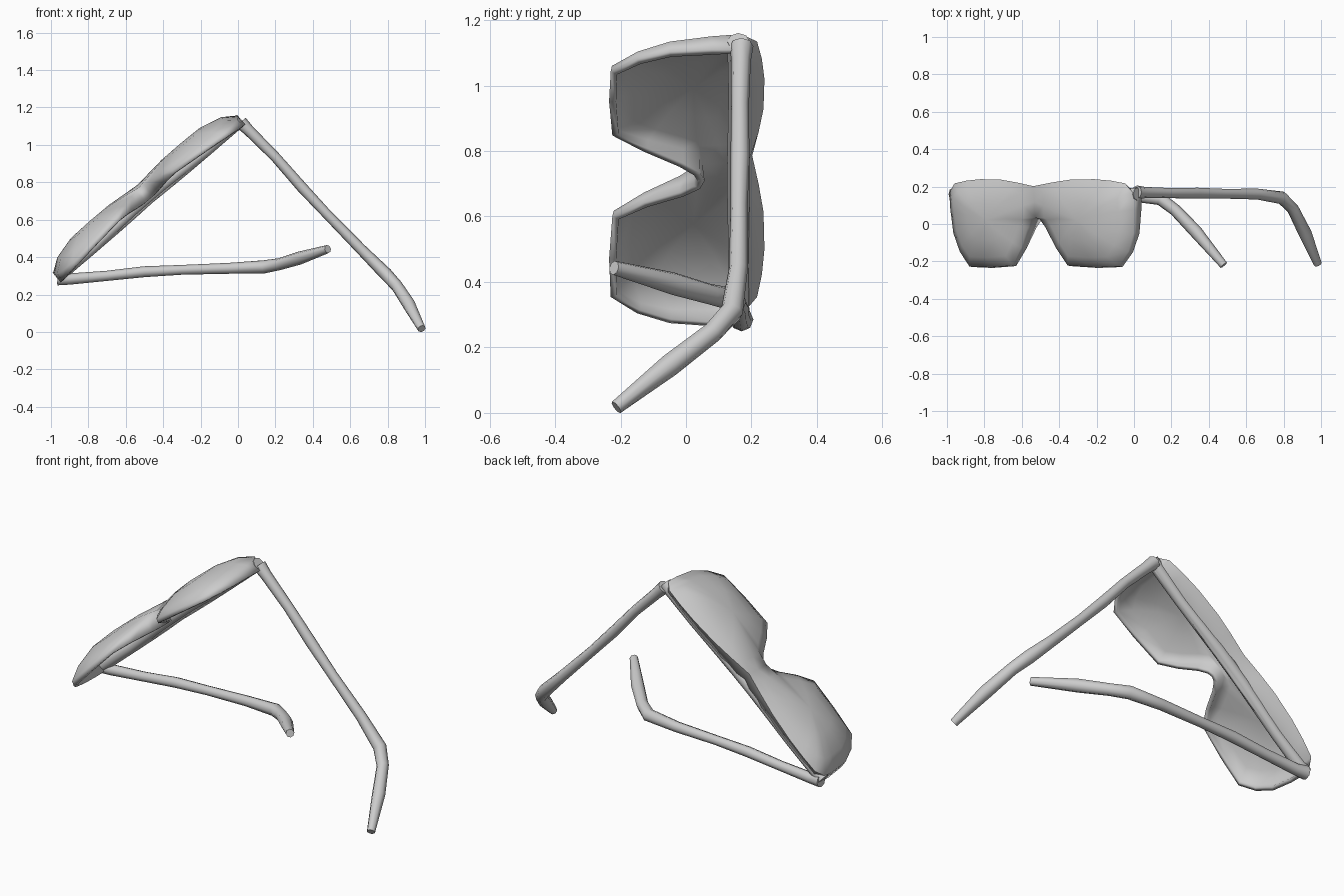
import bpy, bmesh, math
from mathutils import Vector, Matrix

if "Cube" in bpy.data.objects:
    bpy.data.objects.remove(bpy.data.objects["Cube"])

TILT = math.atan2(0.65, 0.76)
HALF = 0.65
FRONT = Matrix.Translation((-0.476, 0, 0.7125)) @ Matrix.Rotation(-TILT, 4, 'Y')


def smooth(obj, angle):
    bpy.ops.object.select_all(action='DESELECT')
    obj.select_set(True)
    bpy.context.view_layer.objects.active = obj
    bpy.ops.object.shade_smooth_by_angle(angle=math.radians(angle))


def rod(name, points, radii):
    """Tapered round bar through the given points."""
    cu = bpy.data.curves.new(name, 'CURVE')
    cu.dimensions = '3D'
    cu.bevel_depth = 1.0
    cu.bevel_resolution = 2
    cu.use_fill_caps = True
    sp = cu.splines.new('POLY')
    sp.points.add(len(points) - 1)
    for p, co, r in zip(sp.points, points, radii):
        p.co = (*co, 1)
        p.radius = r
    obj = bpy.data.objects.new(name, cu)
    bpy.context.collection.objects.link(obj)
    bpy.ops.object.select_all(action='DESELECT')
    obj.select_set(True)
    bpy.context.view_layer.objects.active = obj
    bpy.ops.object.convert(target='MESH')
    smooth(bpy.context.object, 65)


# Lens front: outline of one half (along the front, height), seam at HALF
outline = [(.65, .205), (.53, .225), (.41, .24), (.25, .243), (.14, .235),
           (.045, .22), (0, .17), (0, .08), (.012, -.05), (.053, -.15),
           (.12, -.23), (.28, -.235), (.46, -.225), (.53, -.13),
           (.59, -.02), (.625, .025), (.65, .035), (.65, .12)]
centre = Vector((.33, .02))


def ring(scale, n_top, n_bottom, nose_top, nose_bottom, y_max=1.0):
    """Scaled outline; depth blends top to bottom and outer side to nose."""
    pts = []
    for u, y in outline:
        p = centre + (Vector((u, y)) - centre) * scale
        if u == HALF and scale > 0.9:
            p.x = HALF
        t = (y + .235) / .48
        s = u / HALF
        outer = n_bottom + (n_top - n_bottom) * t
        nose = nose_bottom + (nose_top - nose_bottom) * t
        pts.append((p.x - HALF, min(p.y, y_max), outer + (nose - outer) * s))
    return pts


bm = bmesh.new()
rings = [[bm.verts.new(p) for p in r] for r in (
    ring(1.0, -.035, -.03, -.035, .035, .165),   # back rim
    ring(.985, .04, -.005, .1, .055),            # outer edge
    ring(.78, .085, .05, .105, .075),
    ring(.42, .112, .1, .115, .1))]
count = len(outline)
for k in range(3):
    for i in range(count):
        j = (i + 1) % count
        if k == 0 and outline[i][0] == HALF and outline[j][0] == HALF:
            continue                  # leave the bridge seam open
        bm.faces.new((rings[k][i], rings[k][j], rings[k + 1][j], rings[k + 1][i]))
mid = bm.verts.new((centre.x - HALF, centre.y, .115))
for i in range(count):
    last = bm.faces.new((rings[3][i], rings[3][(i + 1) % count], mid))
# drop the unused rim point on the seam
bmesh.ops.delete(bm, geom=[v for v in bm.verts if not v.link_faces], context='VERTS')
bmesh.ops.recalc_face_normals(bm, faces=bm.faces)
last.normal_update()
if last.normal.z < 0:
    bmesh.ops.reverse_faces(bm, faces=bm.faces)
me = bpy.data.meshes.new("lens_front")
bm.to_mesh(me)
bm.free()
lens = bpy.data.objects.new("lens_front", me)
bpy.context.collection.objects.link(lens)
lens.matrix_world = FRONT
smooth(lens, 70)
mir = lens.modifiers.new("mirror", 'MIRROR')
mir.use_clip = True
mir.merge_threshold = 0.002
sol = lens.modifiers.new("thickness", 'SOLIDIFY')
sol.thickness = 0.022
sol.offset = -1

# Brow bar behind the top edge
brow = [FRONT @ Vector((x, .16, n)) for x, n in
        ((-.65, 0), (-.4, -.005), (-.1, .01), (.1, .01), (.4, -.005), (.65, 0))]
rod("brow_bar", brow, [.034, .03, .034, .034, .03, .034])

# Folding arms with bent ear tips
radii = [.036, .03, .027, .029, .026, .029, .035, .032, .035, .022]
rod("right_arm", [(.015, .17, 1.12), (.06, .168, 1.075), (.2, .165, .935),
                  (.34, .165, .775), (.48, .162, .625), (.66, .16, .44),
                  (.79, .14, .31), (.85, .08, .245), (.915, -.05, .145),
                  (.982, -.213, .017)], radii)
rod("left_arm", [(-.965, .17, .285), (-.9, .168, .283), (-.7, .165, .3),
                 (-.5, .162, .322), (-.3, .158, .332), (-.05, .155, .34),
                 (.14, .135, .348), (.22, .075, .362), (.33, -.04, .395),
                 (.48, -.22, .443)], radii)
